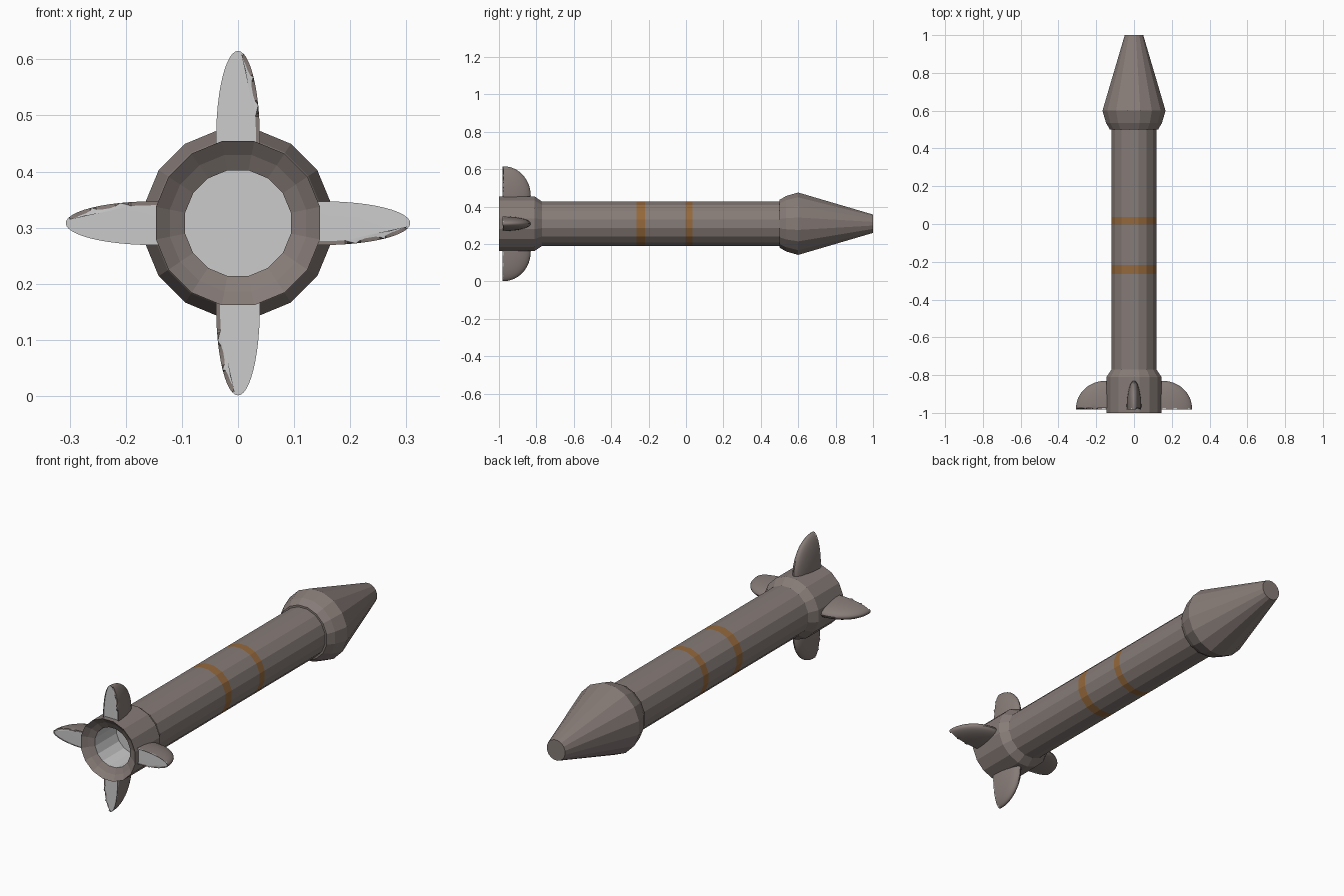
import bpy, bmesh, math
from mathutils import Matrix, Vector

if "Cube" in bpy.data.objects:
    bpy.data.objects.remove(bpy.data.objects["Cube"])

AXIS_Z = 0.308
SIDES = 16


def material(name, rgb):
    m = bpy.data.materials.new(name)
    m.diffuse_color = (*rgb, 1)
    m.use_nodes = True
    m.node_tree.nodes["Principled BSDF"].inputs["Base Color"].default_value = m.diffuse_color
    return m


HULL = material("hull_brown", (0.24, 0.20, 0.185))
BAND = material("band_orange", (0.30, 0.14, 0.045))
GREY = material("plain_grey", (0.6, 0.6, 0.6))


def finish(name, bm, mats):
    mesh = bpy.data.meshes.new(name)
    bm.to_mesh(mesh)
    bm.free()
    for m in mats:
        mesh.materials.append(m)
    ob = bpy.data.objects.new(name, mesh)
    bpy.context.collection.objects.link(ob)
    return ob


def lathe(name, profile, mat, cap_start=False, cap_end=False):
    """Turn (y, radius) points around the long axis into flat facets."""
    bm = bmesh.new()
    rings = []
    for y, r in profile:
        angles = [(i + 0.5) * math.tau / SIDES for i in range(SIDES)]
        rings.append([bm.verts.new((r * math.cos(a), y, AXIS_Z + r * math.sin(a)))
                      for a in angles])
    for lo, hi in zip(rings, rings[1:]):
        for i in range(SIDES):
            j = (i + 1) % SIDES
            bm.faces.new((lo[i], hi[i], hi[j], lo[j]))
    if cap_start:
        bm.faces.new(rings[0])
    if cap_end:
        bm.faces.new(rings[-1][::-1])
    return finish(name, bm, [mat])


# Tube split by the two coloured bands
R = 0.121
cuts = [-0.77, -0.265, -0.218, -0.003, 0.036, 0.5]
names = ["rear_tube", "rear_band", "middle_tube", "front_band", "front_tube"]
for name, a, b in zip(names, cuts, cuts[1:]):
    lathe(name, [(a, R), (b, R)], BAND if "band" in name else HULL)

# Bulged head with a blunt cone
lathe("warhead", [(0.5, R), (0.5, 0.13), (0.535, 0.151), (0.6, 0.17), (1.0, 0.05)],
      HULL, cap_end=True)

# Tail collar with a funnel-shaped rim, and the nozzle recess inside it
lathe("tail_collar", [(-0.965, 0.096), (-0.98, 0.124), (-1.0, 0.149),
                      (-0.81, 0.149), (-0.77, R)], HULL)
lathe("nozzle_recess", [(-0.80, 0.096), (-0.965, 0.096)], GREY, cap_start=True)


# Quarter-ellipsoid fins with a flat inset rear face
def fin(name, angle):
    bm = bmesh.new()
    bmesh.ops.create_uvsphere(bm, u_segments=32, v_segments=24, radius=1)
    bmesh.ops.scale(bm, vec=(0.039, 0.145, 0.157), verts=bm.verts)
    bmesh.ops.bisect_plane(bm, geom=bm.verts[:] + bm.edges[:] + bm.faces[:],
                           plane_co=(0, 0, 0), plane_no=(0, -1, 0), clear_outer=True)
    rim = [e for e in bm.edges if e.is_boundary]
    bmesh.ops.holes_fill(bm, edges=rim, sides=0)
    bmesh.ops.recalc_face_normals(bm, faces=bm.faces)
    rear = [f for f in bm.faces if abs(f.calc_center_median().y) < 1e-5]
    bmesh.ops.inset_region(bm, faces=rear, thickness=0.007)
    for f in rear:
        f.material_index = 1
    bmesh.ops.bisect_plane(bm, geom=bm.verts[:] + bm.edges[:] + bm.faces[:],
                           plane_co=(0, 0, -0.01), plane_no=(0, 0, -1), clear_outer=True)
    for f in bm.faces:
        f.smooth = abs(f.normal.y) < 0.999
    place = (Matrix.Translation(Vector((0, -0.975, AXIS_Z)))
             @ Matrix.Rotation(angle, 4, 'Y') @ Matrix.Translation(Vector((0, 0, 0.15))))
    bm.transform(place)
    ob = finish(name, bm, [HULL, GREY])
    bpy.ops.object.select_all(action='DESELECT')
    ob.select_set(True)
    bpy.context.view_layer.objects.active = ob
    bpy.ops.object.shade_smooth_by_angle(angle=math.radians(35))


for k, side in enumerate(["top", "right", "bottom", "left"]):
    fin(side + "_fin", k * math.pi / 2)
